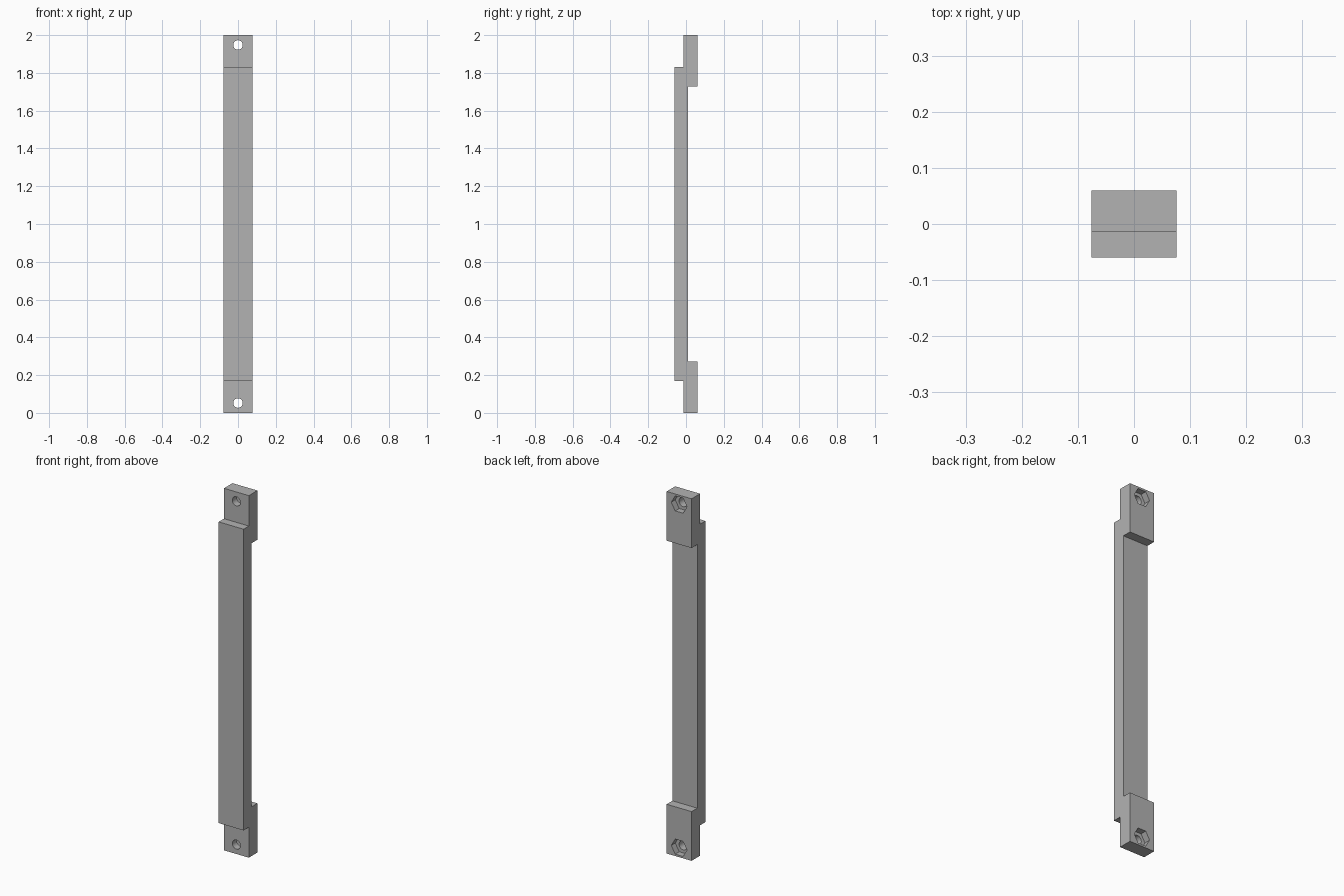
import bpy
import bmesh
import math
from mathutils import Matrix

cube = bpy.data.objects.get("Cube")
if cube:
    bpy.data.objects.remove(cube, do_unlink=True)

grey = bpy.data.materials.new("plain grey")
grey.use_nodes = True
colour = (0.45, 0.45, 0.45, 1)
grey.diffuse_color = colour
grey.node_tree.nodes["Principled BSDF"].inputs["Base Color"].default_value = colour

HALF_WIDTH = 0.076
BACK, STEP = 0.06, -0.014


def make_object(name, bm):
    bmesh.ops.recalc_face_normals(bm, faces=bm.faces)
    mesh = bpy.data.meshes.new(name)
    bm.to_mesh(mesh)
    bm.free()
    mesh.materials.append(grey)
    obj = bpy.data.objects.new(name, mesh)
    bpy.context.collection.objects.link(obj)
    return obj


def prism_cutter(name, sides, radius, y0, y1, z):
    """Prism running along y, with one corner pointing to +x."""
    bm = bmesh.new()
    place = Matrix.Translation((0, (y0 + y1) / 2, z)) @ Matrix.Rotation(math.pi / 2, 4, "X")
    # cone corners start on +y, so turn one onto +x first
    turn = Matrix.Rotation(math.pi / 2, 4, "Z")
    bmesh.ops.create_cone(bm, cap_ends=True, segments=sides, radius1=radius,
                          radius2=radius, depth=y1 - y0, matrix=place @ turn)
    obj = make_object(name, bm)
    obj.hide_render = True
    return obj


# Stepped bar: half of the side outline, mirrored about mid height
lower = [(-0.06, 0.168), (STEP, 0.168), (STEP, 0), (BACK, 0), (BACK, 0.272), (0.01, 0.272)]
outline = lower + [(y, 2 - z) for y, z in reversed(lower)]
bm = bmesh.new()
side = bm.faces.new([bm.verts.new((-HALF_WIDTH, y, z)) for y, z in outline])
grown = bmesh.ops.extrude_face_region(bm, geom=[side])
bmesh.ops.translate(bm, vec=(2 * HALF_WIDTH, 0, 0),
                    verts=[v for v in grown["geom"] if isinstance(v, bmesh.types.BMVert)])
handle = make_object("handle_bar", bm)

# Screw holes with hexagonal nut pockets at the back
cutters = []
for end, z in (("lower", 0.052), ("upper", 1.948)):
    cutters.append(prism_cutter(end + "_screw_hole_cutter", 32, 0.025, -0.1, 0.1, z))
    cutters.append(prism_cutter(end + "_nut_pocket_cutter", 6, 0.048, BACK - 0.035, 0.1, z))
for cutter in cutters:
    cut = handle.modifiers.new(cutter.name, "BOOLEAN")
    cut.operation = "DIFFERENCE"
    cut.solver = "EXACT"
    cut.object = cutter

# Apply the cuts and drop the cutters
bpy.context.view_layer.update()
graph = bpy.context.evaluated_depsgraph_get()
finished = bpy.data.meshes.new_from_object(handle.evaluated_get(graph))
handle.modifiers.clear()
handle.data = finished
for cutter in cutters:
    bpy.data.objects.remove(cutter, do_unlink=True)

# Smooth only the round bores
bpy.ops.object.select_all(action="DESELECT")
handle.select_set(True)
bpy.context.view_layer.objects.active = handle
bpy.ops.object.shade_smooth_by_angle(angle=math.radians(30))
